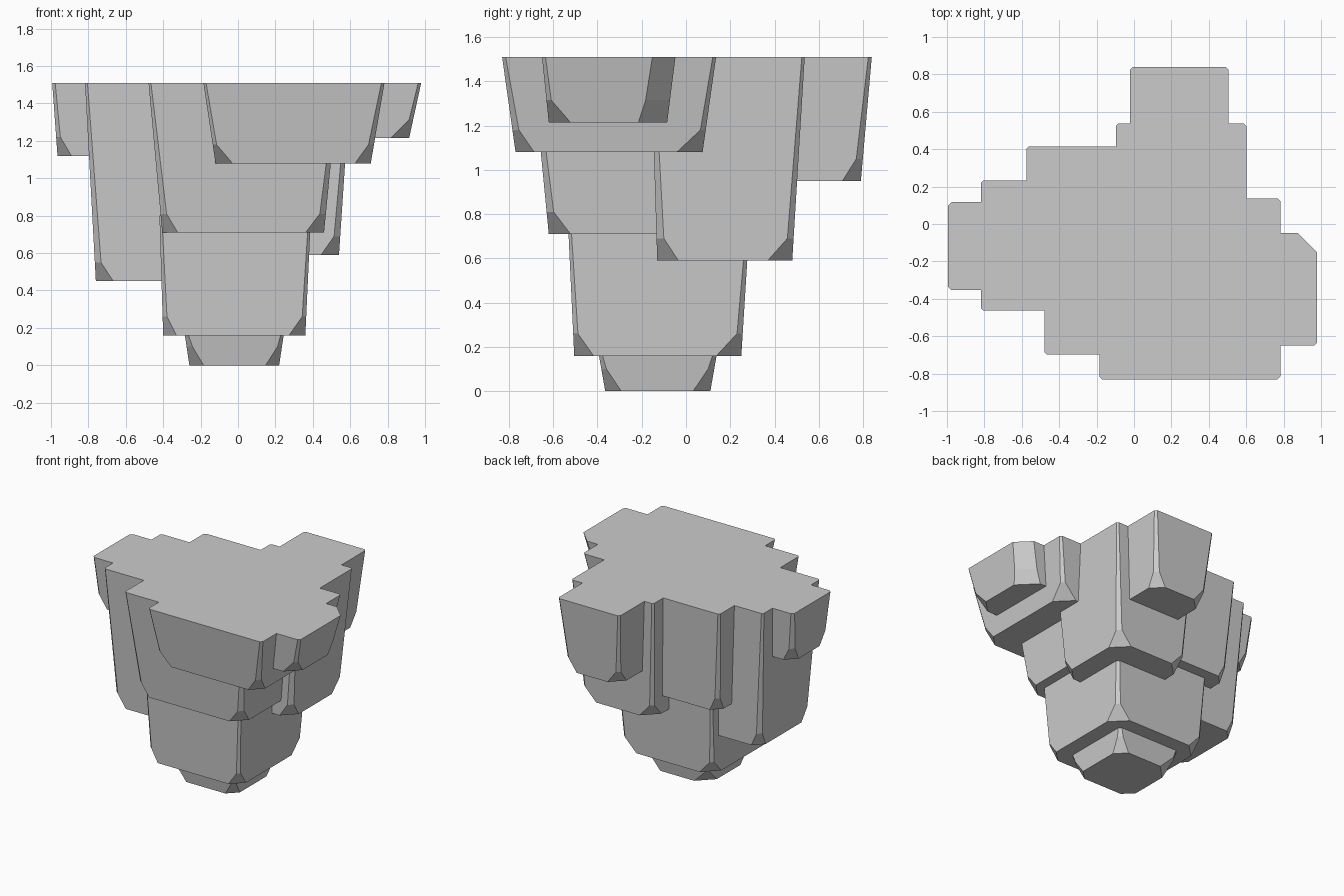
import bpy, bmesh, random

if "Cube" in bpy.data.objects:
    bpy.data.objects.remove(bpy.data.objects["Cube"])

random.seed(4)
TOP = 1.51


def ring(bm, rect, z, cuts):
    """Rectangle with its four corners cut, as eight points."""
    x0, x1, y0, y1 = rect
    a, b, c, d = cuts
    pts = [(x0, y0 + a), (x0 + a, y0), (x1 - b, y0), (x1, y0 + b),
           (x1, y1 - c), (x1 - c, y1), (x0 + d, y1), (x0, y1 - d)]
    return [bm.verts.new((x, y, z)) for x, y in pts]


def rock_block(name, top, bottom, z0, z1, cut=0.09, corner=None):
    """Tapered block, narrower below, with chipped lower corners."""
    bm = bmesh.new()
    zm = z0 + min(0.1, 0.6 * (z1 - z0))
    t = (zm - z0) / (z1 - z0)
    mid = [b + (a - b) * t for a, b in zip(top, bottom)]
    upper = [0.012] * 4
    middle = [random.uniform(0.02, 0.035) for _ in range(4)]
    lower = [cut * random.uniform(0.75, 1.3) for _ in range(4)]
    if corner is not None:
        upper[corner], middle[corner], lower[corner] = 0.10, 0.11, 0.13
    rings = [ring(bm, bottom, z0, lower), ring(bm, mid, zm, middle),
             ring(bm, top, z1, upper)]
    bm.faces.new(rings[0][::-1])
    bm.faces.new(rings[-1])
    for lo, hi in zip(rings, rings[1:]):
        for i in range(8):
            j = (i + 1) % 8
            bm.faces.new((lo[i], lo[j], hi[j], hi[i]))
    bmesh.ops.recalc_face_normals(bm, faces=bm.faces)
    me = bpy.data.meshes.new(name)
    bm.to_mesh(me)
    bm.free()
    ob = bpy.data.objects.new(name, me)
    bpy.context.collection.objects.link(ob)
    return ob


# name, top rectangle, bottom rectangle (x0, x1, y0, y1), z range, options
blocks = [
    ("rock_core", (-0.42, 0.39, -0.535, 0.29), (-0.40, 0.36, -0.505, 0.25), 0.16, 0.80, {}),
    ("rock_tip", (-0.29, 0.25, -0.40, 0.145), (-0.26, 0.22, -0.365, 0.11), 0.0, 0.20, {}),
    ("front_middle", (-0.48, 0.54, -0.70, 0.20), (-0.405, 0.46, -0.62, 0.15), 0.71, 1.53, {}),
    ("left_block", (-0.82, -0.1, -0.465, 0.235), (-0.76, -0.15, -0.41, 0.19), 0.45, 1.55, {}),
    ("right_back_block", (-0.10, 0.605, -0.16, 0.54), (-0.05, 0.54, -0.13, 0.48), 0.59, 1.57, {}),
    ("back_left_block", (-0.58, 0.1, -0.15, 0.42), (-0.53, 0.05, -0.1, 0.37), 0.73, 1.59, {}),
    ("front_slab", (-0.20, 0.80, -0.845, 0.15), (-0.12, 0.71, -0.77, 0.075), 1.08, 1.61, {}),
    ("back_block", (-0.03, 0.515, 0.3, 0.85), (0.02, 0.46, 0.32, 0.79), 0.95, 1.63, {}),
    ("right_ledge", (0.5, 1.01, -0.665, -0.03), (0.5, 0.915, -0.62, -0.085), 1.215, 1.65, {"corner": 2}),
    ("left_ledge", (-1.005, -0.5, -0.365, 0.13), (-0.965, -0.5, -0.32, 0.085), 1.12, 1.67, {"cut": 0.06}),
]

parts = [rock_block(n, t, b, z0, z1, **opt) for n, t, b, z0, z1, opt in blocks]

# Merge the blocks into one rock
rock = parts[0]
rock.name = "floating_rock"
bpy.context.view_layer.objects.active = rock
for part in parts[1:]:
    mod = rock.modifiers.new("join", 'BOOLEAN')
    mod.operation = 'UNION'
    mod.solver = 'EXACT'
    mod.object = part
    bpy.ops.object.modifier_apply(modifier=mod.name)
    bpy.data.objects.remove(part, do_unlink=True)

# Slice the flat top
bm = bmesh.new()
bm.from_mesh(rock.data)
cut = bmesh.ops.bisect_plane(bm, geom=bm.verts[:] + bm.edges[:] + bm.faces[:],
                             plane_co=(0, 0, TOP), plane_no=(0, 0, 1), clear_outer=True)
rim = [e for e in cut["geom_cut"] if isinstance(e, bmesh.types.BMEdge)]
bmesh.ops.triangle_fill(bm, edges=rim, use_beauty=True, normal=(0, 0, 1))
bmesh.ops.recalc_face_normals(bm, faces=bm.faces)
bm.to_mesh(rock.data)
bm.free()
